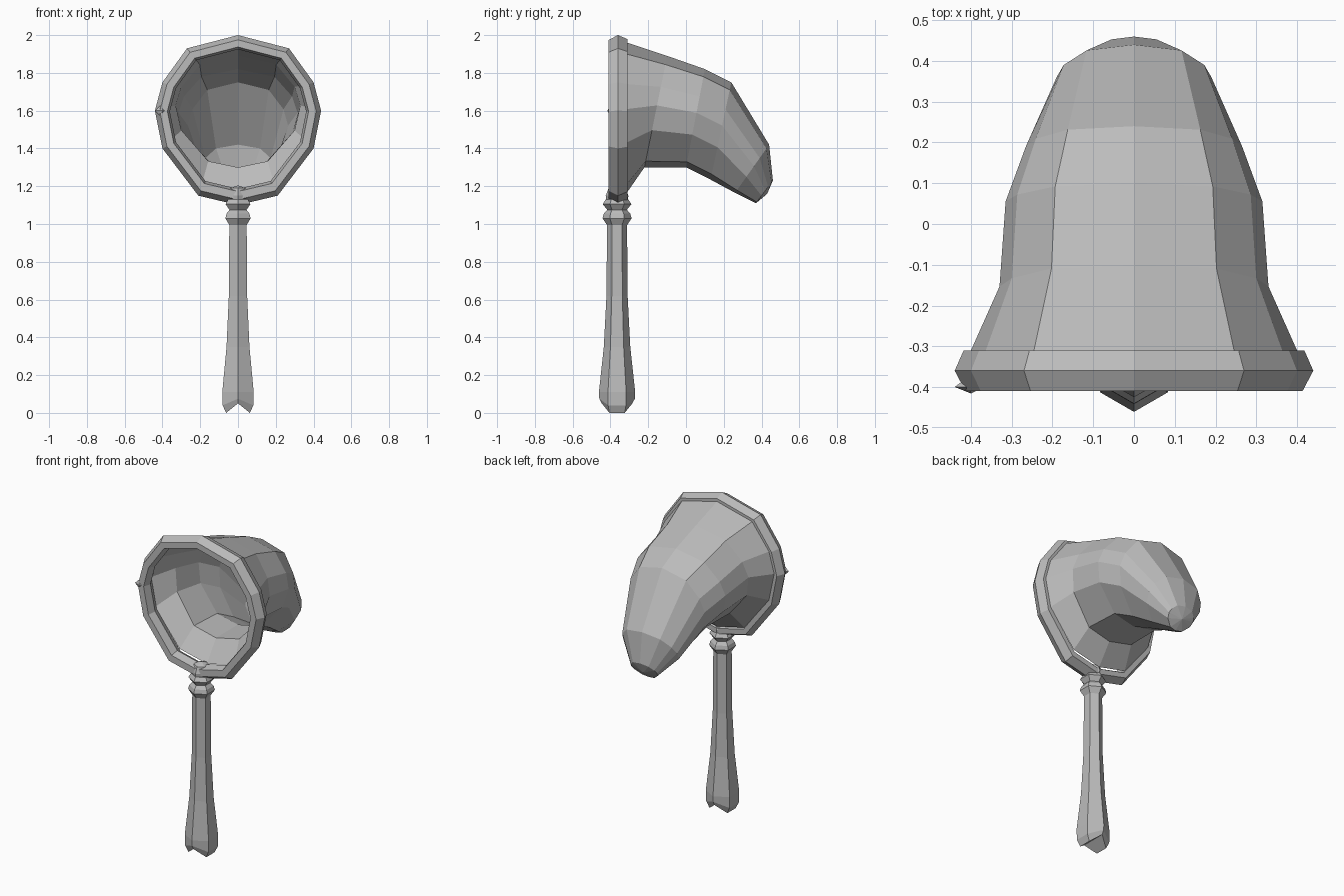
import bpy, bmesh
from mathutils import Vector

cube = bpy.data.objects.get("Cube")
if cube:
    bpy.data.objects.remove(cube, do_unlink=True)

grey = bpy.data.materials.new("plain grey")
grey.use_nodes = True
COLOUR = (0.5, 0.5, 0.5, 1)
grey.diffuse_color = COLOUR
grey.node_tree.nodes["Principled BSDF"].inputs["Base Color"].default_value = COLOUR


def loft(name, rings, closed=False, cap_start=None, cap_end=None):
    """Skin a list of vertex rings; caps are centre points closing an end."""
    bm = bmesh.new()
    loops = [[bm.verts.new(p) for p in ring] for ring in rings]
    n = len(loops[0])
    pairs = list(zip(loops, loops[1:]))
    if closed:
        pairs.append((loops[-1], loops[0]))
    for a, b in pairs:
        for i in range(n):
            j = (i + 1) % n
            bm.faces.new((a[i], a[j], b[j], b[i]))
    for centre, loop in ((cap_start, loops[0]), (cap_end, loops[-1])):
        if centre is not None:
            tip = bm.verts.new(centre)
            for i in range(n):
                bm.faces.new((loop[i], loop[(i + 1) % n], tip))
    bmesh.ops.recalc_face_normals(bm, faces=bm.faces)
    mesh = bpy.data.meshes.new(name)
    bm.to_mesh(mesh)
    bm.free()
    mesh.materials.append(grey)
    obj = bpy.data.objects.new(name, mesh)
    bpy.context.collection.objects.link(obj)
    return obj


# Hoop outline, top to bottom on one side, then mirrored
half = [(0, 2.0), (0.27, 1.93), (0.40, 1.75), (0.44, 1.6),
        (0.40, 1.4), (0.21, 1.15), (0, 1.1)]
outline = half + [(-x, z) for x, z in half[-2:0:-1]]
MID = 1.58

# Hoop: outline scaled through a faceted section of (scale, y)
section = [(1, -0.36), (0.94, -0.41), (0.85, -0.41),
           (0.82, -0.36), (0.88, -0.31), (0.95, -0.31)]
loft("hoop", [[(x * s, y, MID + (z - MID) * s) for x, z in outline]
              for s, y in section], closed=True)

# Net bag: the same outline swept back and drooping, as
# (top y, top z, bottom y, bottom z, half width)
stations = [(-0.31, 1.96, -0.31, 1.17, 0.40),
            (-0.10, 1.89, -0.22, 1.30, 0.33),
            (0.10, 1.82, 0.0, 1.30, 0.315),
            (0.24, 1.75, 0.13, 1.235, 0.265),
            (0.44, 1.42, 0.26, 1.165, 0.19),
            (0.46, 1.23, 0.37, 1.11, 0.09)]


def bag_ring(ty, tz, by, bz, width):
    top, bottom = Vector((0, ty, tz)), Vector((0, by, bz))
    ring = []
    for x, z in outline:
        p = top.lerp(bottom, (2.0 - z) / 0.9)
        p.x = width * x / 0.44
        ring.append(p)
    return ring


loft("net_bag", [bag_ring(*s) for s in stations], cap_end=(0, 0.43, 1.16))

# Handle and collar: six-sided turning, ridge facing front and back
AXIS = -0.365
profile = [(0.11, 0.096), (0.35, 0.07), (0.62, 0.056), (1.0, 0.053)]
collar = [(0.99, 0.05), (1.03, 0.077), (1.055, 0.07), (1.075, 0.052),
          (1.105, 0.076), (1.13, 0.06)]
corners = [(0, -1), (0.866, -0.5), (0.866, 0.5),
           (0, 1), (-0.866, 0.5), (-0.866, -0.5)]


def hexagon(z, r):
    return [(x * r, AXIS + y * r, z) for x, y in corners]


# Chipped foot: ridge corners sit higher than the side corners
foot = [(x * 0.85, AXIS + (y - AXIS) * 0.95, 0.05 if abs(x) < 0.01 else 0.0)
        for x, y, z in hexagon(0, 0.085)]
heel = [(x, y, 0.075 if abs(x) < 0.01 else 0.04) for x, y, z in hexagon(0, 0.094)]
loft("handle", [foot, heel] + [hexagon(z, r) for z, r in profile],
     cap_start=(0, AXIS, 0.05), cap_end=(0, AXIS, 1.0))
loft("collar", [hexagon(z, r) for z, r in collar],
     cap_start=(0, AXIS, 0.99), cap_end=(0, AXIS, 1.13))

# Socket: small wedge joining the collar to the hoop
socket = [(1.11, 0.055), (1.15, 0.06), (1.19, 0.045)]
loft("hoop_socket", [hexagon(z, r) for z, r in socket],
     cap_start=(0, AXIS, 1.11), cap_end=(0, AXIS, 1.205))

# Small binding stud on the right of the hoop
stud = [(x * 0.035, z * 0.035) for x, z in ((-1, 0), (0, 1), (1, 0), (0, -1))]
loft("hoop_stud", [[(-0.405 + x, -0.40, 1.6 + z) for x, z in stud]],
     cap_start=(-0.4, -0.416, 1.6), cap_end=(-0.4, -0.37, 1.6))
